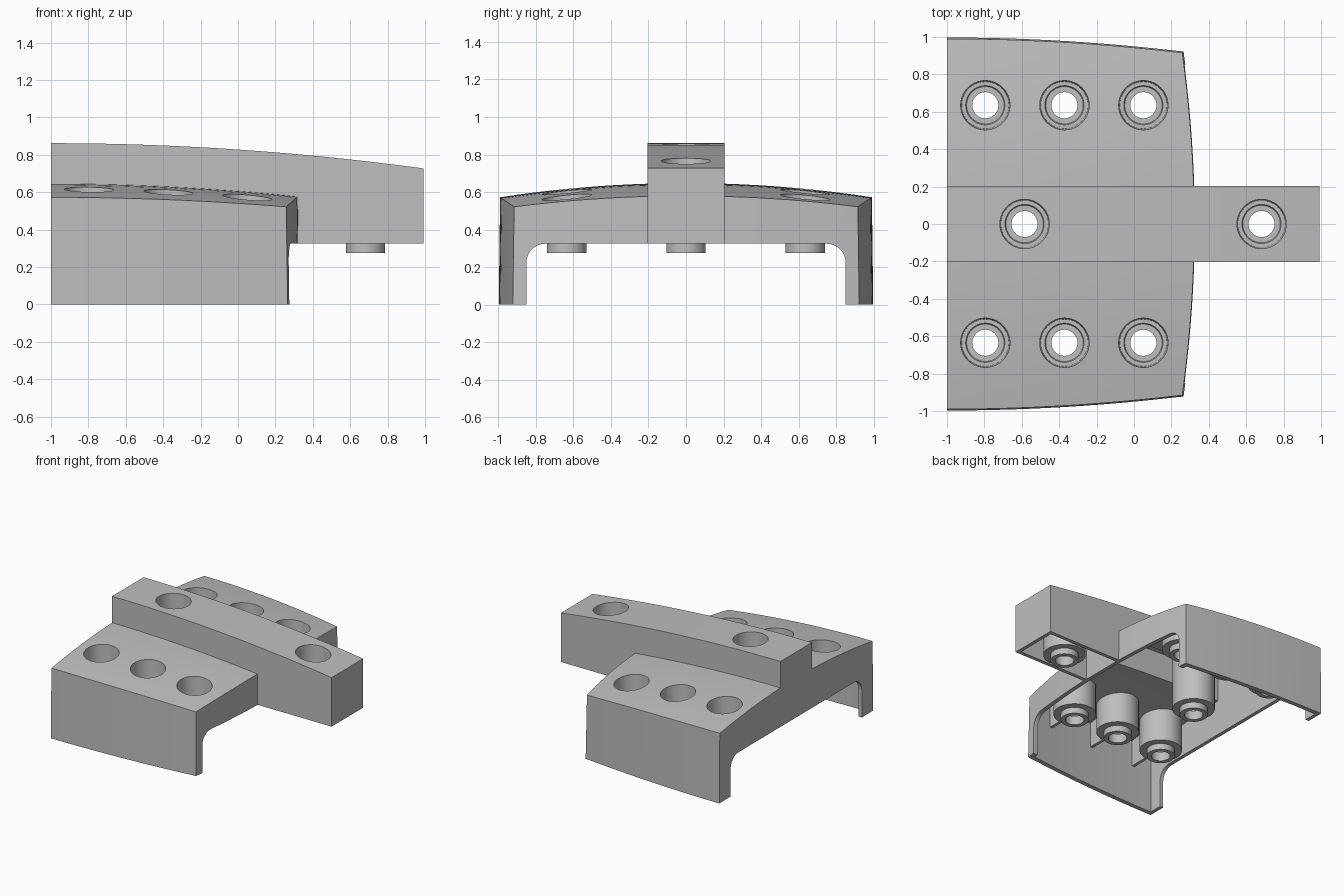
import bpy, bmesh, math

if "Cube" in bpy.data.objects:
    bpy.data.objects.remove(bpy.data.objects["Cube"])

grey = bpy.data.materials.new("plain_grey")
grey.diffuse_color = (0.52, 0.52, 0.52, 1)
grey.use_nodes = True
grey.node_tree.nodes["Principled BSDF"].inputs["Base Color"].default_value = grey.diffuse_color
T = 0.03          # shell thickness
FLOOR = 0.325     # underside of the bar and top of the arch


def roof(x, y):
    return 0.648 - 0.077 * y * y - 0.066 * ((x + 1) / 1.3) ** 2


def bar_top(x, y=0):
    return 0.862 - 0.136 * ((x + 1) / 2) ** 2


def make(name, bm):
    bmesh.ops.recalc_face_normals(bm, faces=bm.faces)
    me = bpy.data.meshes.new(name)
    bm.to_mesh(me)
    bm.free()
    ob = bpy.data.objects.new(name, me)
    bpy.context.collection.objects.link(ob)
    me.materials.append(grey)
    return ob


def block(name, nu, nv, plan, top, bottom, drop=0.0, flare=0.0):
    """Closed block over a curved plan, with a curved top and a flat bottom."""
    bm = bmesh.new()
    up, low = [], []
    for i in range(nu + 1):
        for j in range(nv + 1):
            x, y = plan(i / nu, 2 * j / nv - 1)
            up.append(bm.verts.new((x, y, top(x, y) - drop)))
            fx = flare if i == nu else 0
            fy = flare * (2 * j / nv - 1)
            low.append(bm.verts.new((x + fx, y + fy, bottom)))
    n = nv + 1
    for i in range(nu):
        for j in range(nv):
            q = [i * n + j, (i + 1) * n + j, (i + 1) * n + j + 1, i * n + j + 1]
            bm.faces.new([up[k] for k in q])
            bm.faces.new([low[k] for k in reversed(q)])
    ring = [i * n for i in range(nu)] + [nu * n + j for j in range(nv)]
    ring += [i * n + nv for i in range(nu, 0, -1)] + [j for j in range(nv, 0, -1)]
    for a, b in zip(ring, ring[1:] + ring[:1]):
        bm.faces.new((up[a], low[a], low[b], up[b]))
    return make(name, bm)


def hood_plan(t):
    def plan(u, v):
        front = 0.322 - 0.064 * v * v - t
        x = -1 + t + u * (front + 1 - t)
        return x, v * (0.99 - 0.075 * ((x + 1) / 1.26) ** 2 - t)
    return plan


def bar_plan(t):
    return lambda u, v: (-1 + t + u * (1.992 - 2 * t), v * (0.204 - t))


def box(name, x0, x1, y0, y1, z0, top):
    return block(name, 1, 1, lambda u, v: (x0 + u * (x1 - x0), (y0 + y1) / 2 + v * (y1 - y0) / 2),
                 top, z0)


def boolean(ob, other, op):
    m = ob.modifiers.new("cut", 'BOOLEAN')
    m.operation, m.solver, m.object = op, 'EXACT', other
    bpy.context.view_layer.objects.active = ob
    bpy.ops.object.modifier_apply(modifier=m.name)
    bpy.data.objects.remove(other)


def smooth(ob):
    bpy.ops.object.select_all(action='DESELECT')
    ob.select_set(True)
    bpy.context.view_layer.objects.active = ob
    bpy.ops.object.shade_smooth_by_angle(angle=math.radians(25))


# Outer hood with the centre bar, then hollowed from below
shell = block("hood_shell", 16, 20, hood_plan(0), roof, 0.0, flare=0.007)
boolean(shell, block("bar", 20, 2, bar_plan(0), bar_top, FLOOR), 'UNION')
boolean(shell, block("hood_cavity", 16, 20, hood_plan(T), roof, -0.1, drop=T), 'DIFFERENCE')
boolean(shell, block("bar_cavity", 20, 2, bar_plan(T), bar_top, 0.2, drop=T), 'DIFFERENCE')

# Rounded arch opening through the front and rear end walls
bm = bmesh.new()
w, r = 0.85, 0.1
half = [(w, -0.2)] + [(w - r + r * math.cos(a), FLOOR - r + r * math.sin(a))
                      for a in (math.radians(11.25 * k) for k in range(9))]
prof = half + [(-y, z) for y, z in reversed(half)]
face = bm.faces.new([bm.verts.new((-1.2, y, z)) for y, z in prof])
ext = bmesh.ops.extrude_face_region(bm, geom=[face])
bmesh.ops.translate(bm, vec=(2.4, 0, 0), verts=[v for v in ext["geom"] if isinstance(v, bmesh.types.BMVert)])
boolean(shell, make("arch_cutter", bm), 'DIFFERENCE')

# Screw positions: three each side, two on the bar
screws = [(x, s * 0.635, roof) for s in (-1, 1) for x in (-0.795, -0.372, 0.05)]
screws += [(-0.585, 0, bar_top), (0.682, 0, bar_top)]
N = 40
for x, y, top in screws:
    bm = bmesh.new()
    bmesh.ops.create_cone(bm, cap_ends=True, segments=N, radius1=0.132, radius2=0.132, depth=0.4)
    bmesh.ops.translate(bm, verts=bm.verts, vec=(x, y, top(x, y) + 0.05))
    boolean(shell, make("hole_cutter", bm), 'DIFFERENCE')
smooth(shell)

# Hollow stepped bosses; None means follow the roof, the number is the depth below it
PROFILE = [(0.132, None, 0.001), (0.126, 0.36, 0), (0.105, 0.36, 0), (0.1, 0.35, 0), (0.07, 0.35, 0),
           (0.07, 0.275, 0), (0.105, 0.275, 0), (0.105, FLOOR, 0), (0.16, FLOOR, 0), (0.16, None, 0.015)]
for cx, cy, top in screws:
    bm = bmesh.new()
    rings = []
    for rad, z, d in PROFILE:
        ring = []
        for k in range(N):
            a = 2 * math.pi * k / N
            x, y = cx + rad * math.cos(a), cy + rad * math.sin(a)
            ring.append(bm.verts.new((x, y, top(x, y) - d if z is None else z)))
        rings.append(ring)
    for p, q in zip(rings, rings[1:] + rings[:1]):
        for k in range(N):
            m = (k + 1) % N
            bm.faces.new((p[k], p[m], q[m], q[k]))
    smooth(make("screw_boss", bm))
    # Rib from each side boss to the side wall
    if cy:
        s = 1 if cy > 0 else -1
        edge = 0.975 - 0.075 * ((cx + 1) / 1.26) ** 2
        ys = sorted((s * (abs(cy) + 0.15), s * edge))
        box("boss_rib", cx - 0.012, cx + 0.012, ys[0], ys[1], FLOOR + 0.005,
            lambda x, y: roof(x, y) - 0.015)

# Front wall continuing across the inside of the bar
box("cross_wall", 0.292, 0.321, -0.19, 0.19, FLOOR, roof)
